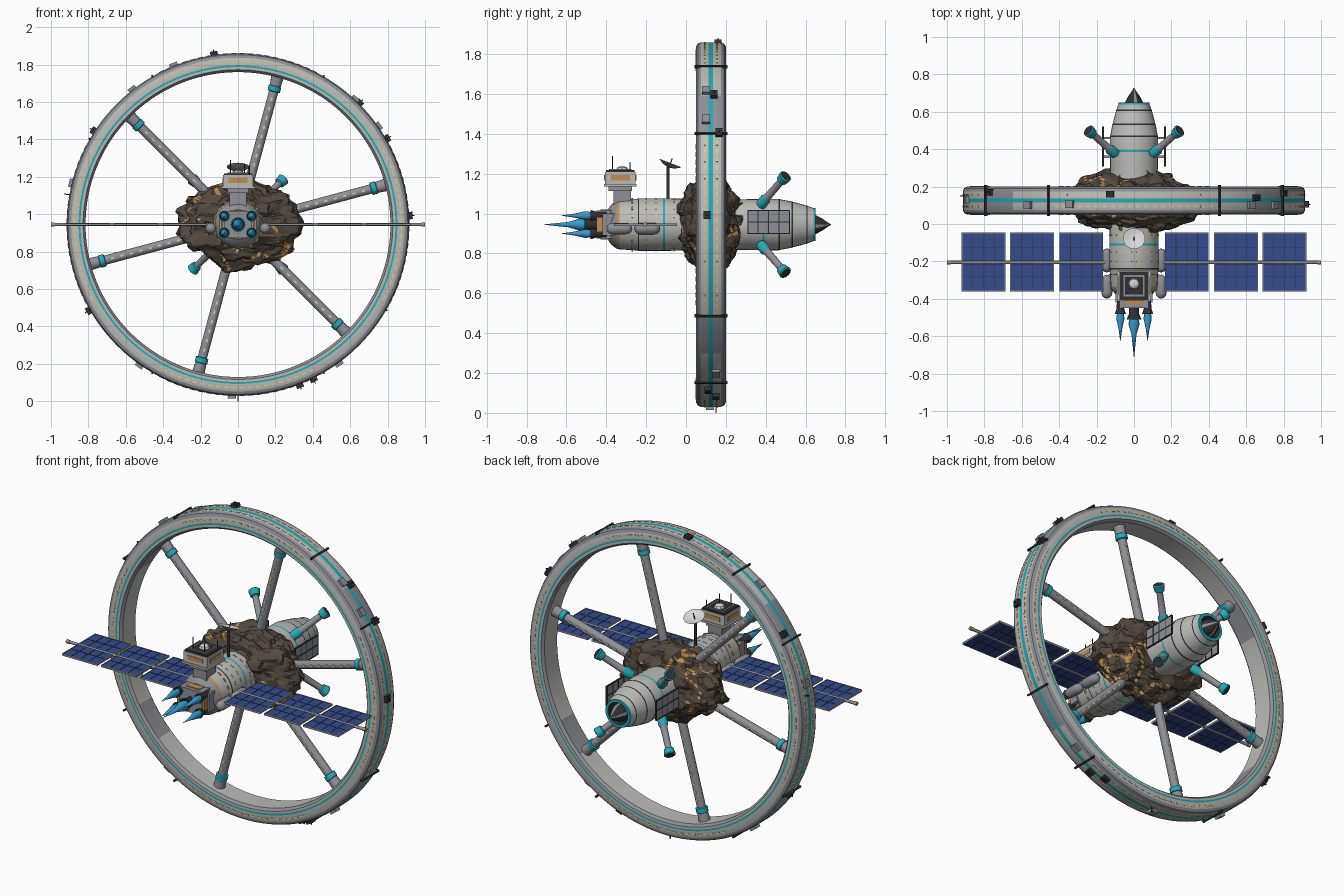
import bpy, bmesh, math, random
from mathutils import Vector, Matrix, noise

if "Cube" in bpy.data.objects:
    bpy.data.objects.remove(bpy.data.objects["Cube"])

random.seed(4)
HUB = Vector((0, 0.125, 0.945))
Z = HUB.z
COLOURS = {
    "hull": (0.50, 0.50, 0.48), "steel": (0.27, 0.28, 0.31), "dark": (0.03, 0.03, 0.035),
    "cyan": (0.02, 0.40, 0.46), "window": (0.75, 0.57, 0.30), "ore": (0.52, 0.27, 0.09),
    "rock": (0.085, 0.066, 0.05), "solar_blue": (0.035, 0.07, 0.27),
    "flame": (0.04, 0.33, 0.62), "white": (0.68, 0.69, 0.68)}
NAMES = list(COLOURS)
MATS = []
for name, rgb in COLOURS.items():
    m = bpy.data.materials.new(name)
    m.use_nodes = True
    m.diffuse_color = (*rgb, 1)
    m.node_tree.nodes["Principled BSDF"].inputs["Base Color"].default_value = (*rgb, 1)
    MATS.append(m)


def finish(name, bm, mats, smooth=False):
    """Turn a bmesh into an object carrying only the named materials."""
    bmesh.ops.recalc_face_normals(bm, faces=bm.faces)
    me = bpy.data.meshes.new(name)
    bm.to_mesh(me)
    bm.free()
    for n in mats:
        me.materials.append(MATS[NAMES.index(n)])
    ob = bpy.data.objects.new(name, me)
    bpy.context.collection.objects.link(ob)
    if smooth:
        for p in me.polygons:
            p.use_smooth = True
        me.set_sharp_from_angle(angle=math.radians(32))
    return ob


def lathe(name, prof, loc=(0, 0, Z), axis=(0, 1, 0), seg=32, smooth=True):
    """Revolve (radius, height, colour of next strip) points around an axis."""
    bm = bmesh.new()
    mats = list(dict.fromkeys(p[2] for p in prof))
    rings = [[bm.verts.new((r * math.cos(i * math.tau / seg), r * math.sin(i * math.tau / seg), h))
              for i in range(seg)] for r, h, _ in prof]
    for k in range(len(prof) - 1):
        for i in range(seg):
            j = (i + 1) % seg
            f = bm.faces.new((rings[k][i], rings[k][j], rings[k + 1][j], rings[k + 1][i]))
            f.material_index = mats.index(prof[k][2])
    bmesh.ops.remove_doubles(bm, verts=bm.verts, dist=1e-5)
    ob = finish(name, bm, mats, smooth)
    turn = Vector(axis).to_track_quat('Z', 'Y').to_matrix().to_4x4()
    ob.matrix_world = Matrix.Translation(loc) @ turn
    return ob


def rod(name, a, b, r, mat, seg=12):
    a, b = Vector(a), Vector(b)
    n = (b - a).length
    return lathe(name, [(0, 0, mat), (r, 0, mat), (r, n, mat), (0, n, mat)], a, b - a, seg)


def block(loc, size, rot=Matrix()):
    return Matrix.Translation(loc) @ rot @ Matrix.Diagonal((*size, 1))


def boxes(name, mat, blocks):
    bm = bmesh.new()
    for b in blocks:
        bmesh.ops.create_cube(bm, size=1, matrix=b)
    return finish(name, bm, [mat])


def polar(deg, r, y, size):
    """Box placed around the hub; its size is radial, axial, tangential."""
    rot = Matrix.Rotation(-math.radians(deg), 4, 'Y')
    return block(rot @ Vector((r, 0, 0)) + Vector((0, y, Z)), size, rot)


# Habitat ring
half = [(0.915, 0.011, "hull"), (0.915, 0.05, "steel"), (0.908, 0.066, "steel"), (0.892, 0.075, "hull"),
        (0.852, 0.075, "cyan"), (0.842, 0.075, "hull"), (0.828, 0.075, "steel"), (0.815, 0.06, "hull")]
back = [(r, -h, half[max(i - 1, 0)][2]) for i, (r, h, _) in enumerate(half)]
back[0] = (0.915, -0.011, "cyan")
ring = lathe("habitat_ring", half + back[::-1] + half[:1], HUB, seg=144)
for p in ring.data.polygons:
    c = ring.matrix_world @ p.center - HUB
    fold = math.degrees(math.atan2(abs(c.z), abs(c.x)))
    if 30 < fold < 45 and p.material_index == 0 and abs(c.y) < 0.06:
        p.material_index = 1
boxes("ring_joint_bars", "dark", [polar(q + s, 0.915, HUB.y, (0.014, 0.165, 0.01))
                                  for q in range(0, 360, 90) for s in (30, 60)])
angles = [q + (i - 9.5) * 2.8 for q in range(0, 360, 90) for i in range(20)]
boxes("ring_outer_windows", "window", [polar(a, 0.915, HUB.y + s * 0.031, (0.004, 0.009, 0.027))
                                       for a in angles for s in (-1, 1)])
boxes("ring_side_windows", "window", [polar(a, 0.873, HUB.y + s * 0.075, (0.009, 0.004, 0.025))
                                      for a in angles for s in (-1, 1)])

# Equipment on the rim
dark_kit = [(3, .105), (30, .165), (98, .16), (147, .17), (210, .15), (291, .15), (296, .11), (45, .14)]
light_kit = [(35, .1), (47, .1), (112, .105), (128, .1), (166, .13), (268, .12), (306, .15), (235, .1)]
boxes("rim_dark_units", "dark", [polar(a, 0.922, y, (0.026, 0.035, 0.04)) for a, y in dark_kit])
boxes("rim_light_units", "steel", [polar(a, 0.92, y, (0.022, 0.04, 0.045)) for a, y in light_kit])
boxes("rim_antennas", "dark", [polar(a, 0.928, y, (0.034, 0.005, 0.005))
                               for a, y in dark_kit + [(270, 0.15), (170, 0.15)]])

# Spokes
for k, deg in enumerate(range(15, 360, 60)):
    a = math.radians(deg)
    lathe(f"spoke_{k + 1}", [(0.025, 0.15, "steel"), (0.025, 0.735, "cyan"), (0.034, 0.738, "cyan"),
                             (0.034, 0.765, "steel"), (0.03, 0.768, "steel"), (0.034, 0.825, "steel")],
          HUB, (math.cos(a), 0, math.sin(a)), 16)
boxes("spoke_windows", "window", [polar(d, 0.33 + i * 0.052, HUB.y + s * 0.025, (0.018, 0.003, 0.01))
                                  for d in range(15, 360, 60) for i in range(8) for s in (-1, 1)])

# Asteroid core: a fine sphere chiselled flat by random planes, with ore veins
bm = bmesh.new()
bmesh.ops.create_icosphere(bm, subdivisions=5, radius=1)
cuts = []
for _ in range(60):
    n = Vector([random.gauss(0, 1) for _ in range(3)]).normalized()
    cuts.append((n, random.uniform(0.76, 0.93)))
for v in bm.verts:
    d = v.co.normalized()
    reach = min([1.08] + [h / d.dot(n) for n, h in cuts if d.dot(n) > 0.2])
    reach += 0.10 * noise.noise(d * 3.1) + 0.06 * noise.cell(d * 4)
    p = d * reach
    v.co = (p.x * 0.375, p.y * 0.205, p.z * 0.265)
for f in bm.faces:
    c = f.calc_center_median()
    vein = abs(noise.noise(c * 7 + Vector((3, 1, 2))))
    f.material_index = int(vein < 0.035 and noise.noise(c * 4) > -0.12)
finish("asteroid_core", bm, ["rock", "ore"]).location = HUB

# Forward hull
lathe("forward_hull", [(0, .05, "hull"), (.128, .05, "hull"), (.132, -.105, "cyan"), (.132, -.115, "hull"),
                       (.132, -.235, "dark"), (.13, -.242, "hull"), (.124, -.335, "ore"),
                       (.12, -.35, "steel"), (.10, -.375, "steel"), (.08, -.39, "steel"), (0, -.39, "steel")])
boxes("hull_windows", "window", [polar(a, 0.131, y, (0.006, 0.006, 0.022))
                                 for y in (-.06, -.15, -.2, -.27) for a in range(0, 360, 20)])
for side, s in (("left", 1), ("right", -1)):
    for k, y in enumerate((-0.195, -0.335)):
        caps = [(0.029 * math.cos(t), (0.035 if t > 0 else -0.035) + 0.029 * math.sin(t), "steel")
                for t in [math.radians(d) for d in (-90, -60, -30, -1, 1, 30, 60, 90)]]
        lathe(f"{side}_tank_{k + 1}", caps, (s * 0.145, y, 0.925), seg=16)

# Engine block, nozzles and exhaust
block_ob = boxes("engine_block", "steel", [block((0, -.405, Z), (.15, .09, .14)), block((0, -.39, Z), (.2, .06, .11))])
boxes("engine_ore_panels", "ore", [block((s * .085, -.43, Z), (.012, .04, .07)) for s in (-1, 1)]
      + [block((0, -.405, Z + s * .071), (.09, .05, .008)) for s in (-1, 1)])
for k, (x, z, size, tip) in enumerate([(0, 0, 1.35, -.72)] + [(sx * .073, sz * .045, 1, -.63)
                                                           for sx in (-1, 1) for sz in (-1, 1)]):
    at = (x, 0, Z + z)
    y = -0.48 if size == 1 else -0.51
    lathe(f"nozzle_{k + 1}", [(.018 * size, -.40, "dark"), (.02 * size, y + .03, "dark"), (.029 * size, y, "cyan"),
                              (.025 * size, y, "dark"), (.01, y + .03, "dark"), (0, y + .03, "dark")], at, seg=16)
    lathe(f"exhaust_{k + 1}", [(0, y + .01, "flame"), (.017 * size, y + .01, "flame"), (.022 * size, y - .025, "flame"),
                               (.01 * size, y - .08, "flame"), (0, tip, "flame")], at, seg=12)

# Command tower
boxes("tower_base", "steel", [block((0, -.32, 1.08), (.09, .09, .1)), block((0, -.33, 1.125), (.11, .12, .025))])
boxes("tower_cabin", "hull", [block((0, -.33, 1.175), (.16, .155, .07)), block((0, -.33, 1.143), (.18, .165, .012))])
boxes("tower_windows", "ore", [block((s * .08, -.33, 1.18), (.006, .1, .026)) for s in (-1, 1)]
      + [block((0, -.33 + s * .0775, 1.18), (.1, .006, .026)) for s in (-1, 1)])
boxes("tower_roof", "dark", [block((0, -.33, 1.213), (.15, .145, .01))])
boxes("tower_roof_rim", "steel", [block((s * .052, -.33, 1.22), (.01, .114, .008)) for s in (-1, 1)]
      + [block((0, -.33 + s * .052, 1.22), (.114, .01, .008)) for s in (-1, 1)])
lathe("tower_dome", [(.032, 0, "white"), (.026, .014, "white"), (.014, .02, "white"), (0, .021, "white")],
      (0, -.32, 1.217), (0, 0, 1), 8, False)
for k, (x, y, top) in enumerate([(-.04, -.37, 1.29), (.06, -.28, 1.26), (.035, -.37, 1.27)]):
    rod(f"tower_antenna_{k + 1}", (x, y, 1.21), (x, y, top), 0.003, "dark", 6)

# Dish antenna
rod("dish_mast", (0, -.09, 1.05), (0, -.09, 1.235), 0.008, "dark")
tilt = Vector((0, .36, .93))
hub = Vector((0, -.085, 1.235))
lathe("dish", [(0, -.006, "steel"), (.034, .004, "steel"), (.06, .02, "white"), (.034, .008, "white"),
               (0, 0, "white")], hub, tilt, 24)
rod("dish_feed", hub, hub + tilt * 0.045, 0.003, "dark", 6)

# Solar arrays
rod("solar_boom", (-.985, -.205, Z), (.985, -.205, Z), 0.009, "steel")
centres = [s * x for s in (-1, 1) for x in (0.282, 0.545, 0.805)]
boxes("solar_panels", "solar_blue", [block((x, -.203, Z), (.23, .312, .008)) for x in centres])
boxes("solar_grid", "dark", [block((x + i * .0575, -.203, Z), (.003, .312, .011)) for x in centres for i in (-1, 0, 1)]
      + [block((x, -.203 + i * .078, Z), (.23, .003, .011)) for x in centres for i in (-1, 0, 1)])
boxes("solar_frames", "steel", [block((x + s * .115, -.203, Z), (.005, .317, .012)) for x in centres for s in (-1, 1)]
      + [block((x, -.203 + s * .156, Z), (.23, .005, .012)) for x in centres for s in (-1, 1)])
for s in (-1, 1):
    rod("left_boom_tip" if s > 0 else "right_boom_tip", (s * .98, -.205, Z), (s, -.205, Z), 0.011, "ore")

# Rear hull with docking mouth
lathe("rear_hull", [(0, .2, "hull"), (.125, .2, "hull"), (.129, .385, "cyan"), (.129, .395, "hull"),
                    (.129, .465, "dark"), (.127, .473, "hull"), (.116, .53, "dark"), (.114, .537, "hull"),
                    (.096, .605, "dark"), (.094, .611, "hull"), (.083, .64, "cyan"), (.083, .65, "cyan"),
                    (.066, .65, "dark"), (.06, .615, "dark"), (0, .615, "dark")])
cone = lathe("docking_probe", [(.05, .615, "dark"), (.048, .65, "dark"), (.03, .685, "steel"),
                               (.012, .71, "dark"), (0, .73, "dark")], seg=16)
for p in cone.data.polygons:
    p.material_index = int(math.degrees(math.atan2(p.center.y, p.center.x)) % 90 < 23)
for side, s in (("left", 1), ("right", -1)):
    boxes(f"{side}_radiator", "steel", [block((s * .165, .415, .957), (.006, .21, .115)),
                                        block((s * .14, .36, .957), (.05, .012, .012)),
                                        block((s * .14, .46, .957), (.05, .012, .012))])
    boxes(f"{side}_radiator_grid", "dark",
          [block((s * .165, .31 + i * .0525, .957), (.01, .005, .12)) for i in range(5)]
          + [block((s * .165, .415, .90 + i * .0575), (.01, .21, .005)) for i in range(3)])

# Four docking arms
for k, (sx, sz) in enumerate([(1, 1), (-1, 1), (-1, -1), (1, -1)]):
    lathe(f"docking_arm_{k + 1}", [(.026, 0, "cyan"), (.028, .045, "cyan"), (.02, .06, "steel"), (.018, .195, "cyan"),
                                   (.027, .2, "cyan"), (.033, .235, "cyan"), (.026, .24, "dark"), (0, .236, "dark")],
          (sx * .1, .375, Z + sz * .1), (sx * .155, .135, sz * .155), 16)
